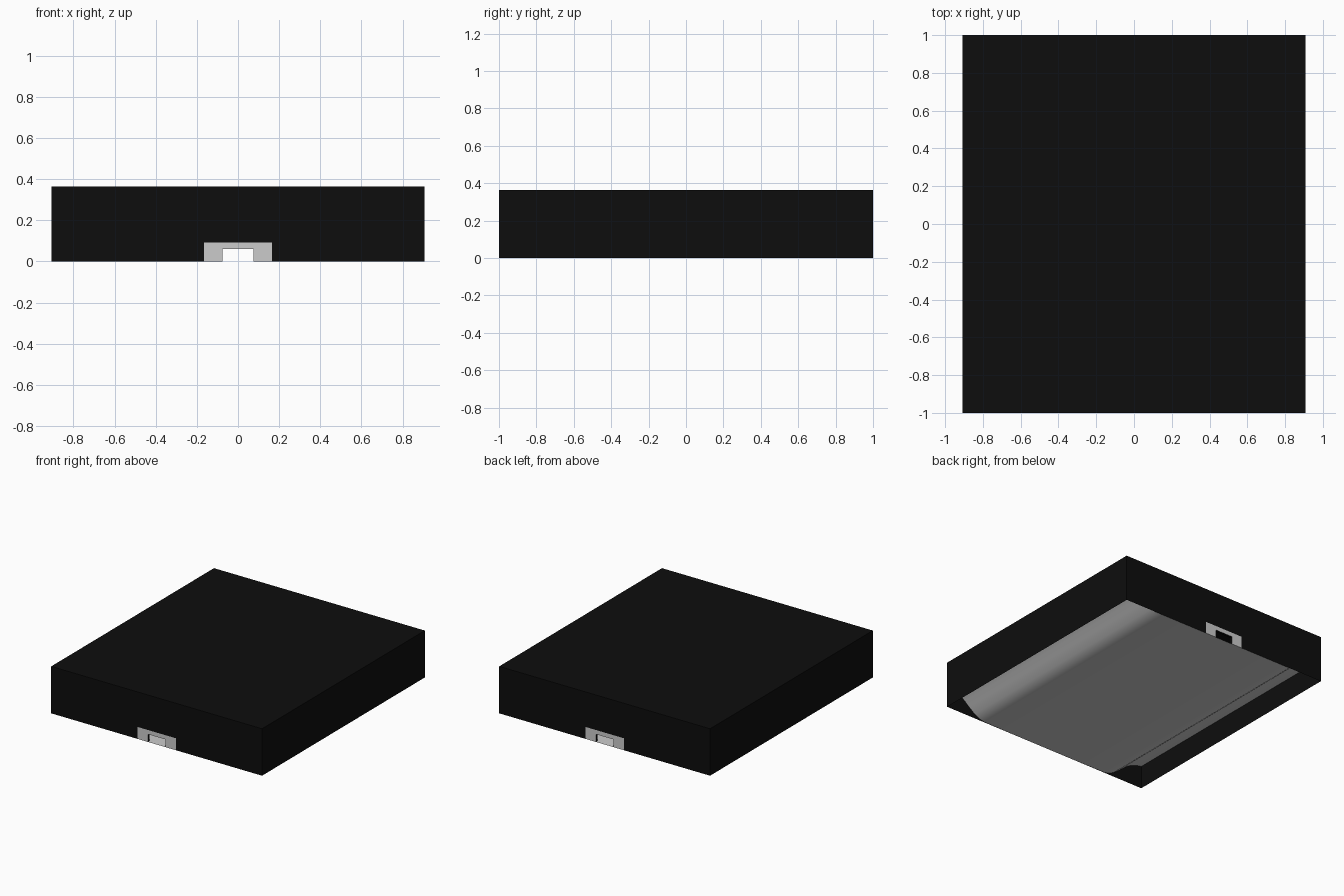
import bpy

if "Cube" in bpy.data.objects:
    bpy.data.objects.remove(bpy.data.objects["Cube"])

W, L, H = 0.907, 1.0, 0.365      # half width, half length, height
PW, PH = 0.165, 0.093            # portal panel half width, height
OW, OH = 0.075, 0.06             # portal opening half width, height

black = bpy.data.materials.new("black")
black.diffuse_color = (0.004, 0.004, 0.004, 1)
black.use_nodes = True
black.node_tree.nodes["Principled BSDF"].inputs["Base Color"].default_value = black.diffuse_color


def make(name, verts, faces, mat=None):
    mesh = bpy.data.meshes.new(name)
    mesh.from_pydata(verts, [], faces)
    mesh.update()
    ob = bpy.data.objects.new(name, mesh)
    bpy.context.collection.objects.link(ob)
    if mat:
        mesh.materials.append(mat)
    return ob


def arch(name, y, outer, inner, mat=None):
    """Flat upright panel with a doorway, made of three quads."""
    (ow, oh), (iw, ih) = outer, inner
    pts = [(-ow, 0), (-ow, oh), (ow, oh), (ow, 0),
           (-iw, 0), (-iw, ih), (iw, ih), (iw, 0)]
    faces = [(0, 4, 5, 1), (1, 5, 6, 2), (2, 6, 7, 3)]
    if y > 0:
        faces = [f[::-1] for f in faces]
    return make(name, [(x, y, z) for x, z in pts], faces, mat)


def strip(name, profile, y0, y1, mat=None):
    """Sheet made by sweeping an x-z profile along y."""
    n = len(profile)
    verts = [(x, y, z) for y in (y0, y1) for x, z in profile]
    faces = [(i, i + 1, i + 1 + n, i + n) for i in range(n - 1)]
    return make(name, verts, faces, mat)


# roof and long side walls, open below
strip("roof_and_sides", [(W, 0), (W, H), (-W, H), (-W, 0)], -L, L, black)

# end walls, doorway panels and their dark reveals
for label, s in (("front", -1), ("back", 1)):
    arch(label + "_wall", s * L, (W, H), (PW, PH), black)
    arch(label + "_doorway_panel", s * L, (PW, PH), (OW, OH))
    strip(label + "_doorway_reveal",
          [(-OW, 0), (-OW, OH), (OW, OH), (OW, 0)], s * L, s * (L - 0.02), black)

# floor with banks curving up to the side walls
half = [(0.3, 0.0), (0.56, 0.002), (0.61, 0.014), (0.65, 0.035), (0.70, 0.073),
        (0.74, 0.106), (0.78, 0.136), (0.82, 0.157), (0.86, 0.172), (W, 0.18)]
profile = [(-x, z) for x, z in reversed(half)] + [(0, 0)] + half
floor = strip("banked_floor", profile, -L, L)
bpy.context.view_layer.objects.active = floor
floor.select_set(True)
bpy.ops.object.shade_smooth_by_angle()
